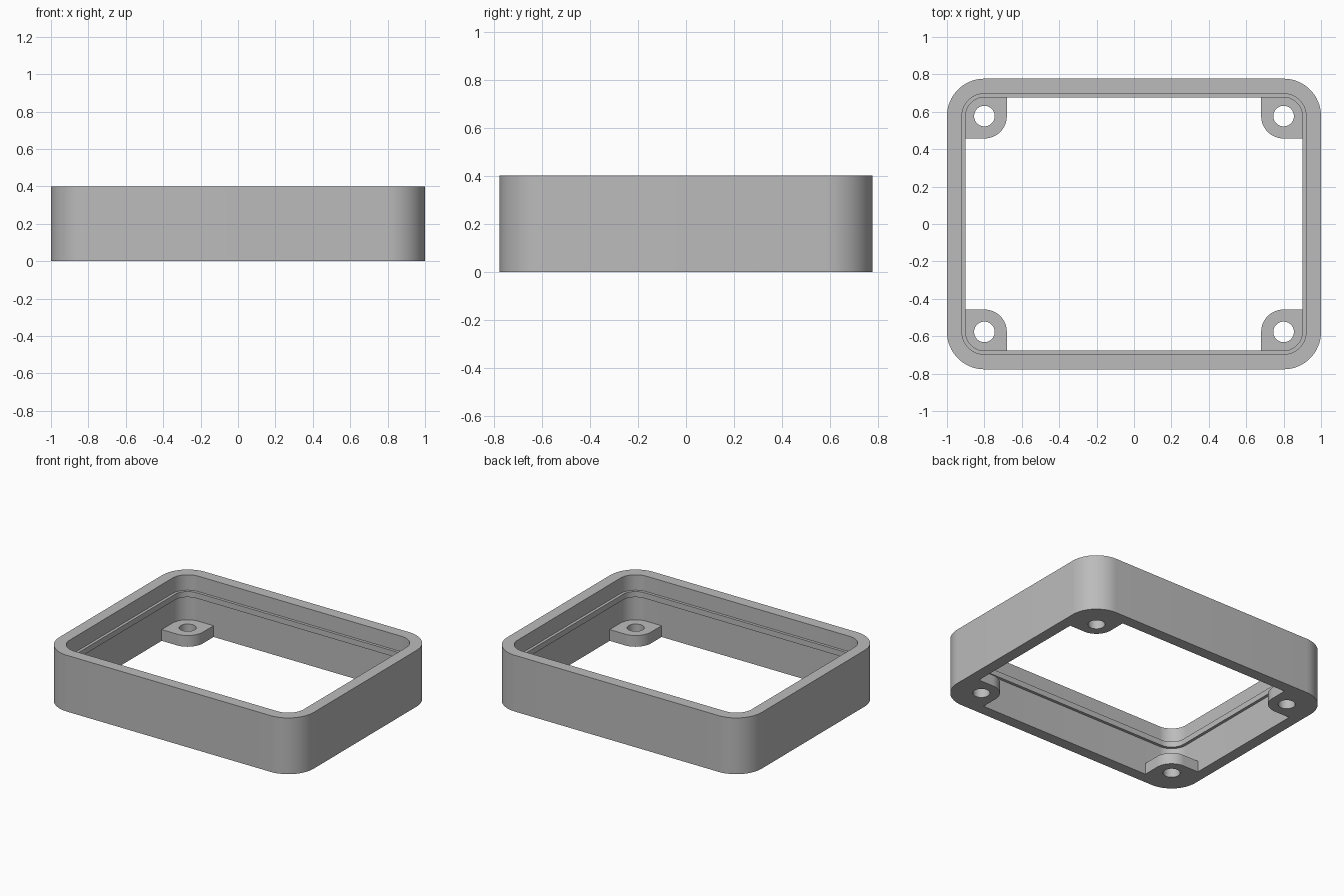
import bpy
import bmesh
from math import sin, cos, pi, radians

cube = bpy.data.objects.get("Cube")
if cube:
    bpy.data.objects.remove(cube)

HALF_X, HALF_Y, HEIGHT = 1.0, 0.777, 0.4
CORNER = 0.2              # outer corner radius
WALL, RIB = 0.08, 0.1     # inset of the inner wall and of the rib
RIB_LOW, RIB_TOP = 0.25, 0.29
BOSS_R, HOLE_R, BOSS_H = 0.12, 0.055, 0.08
CX, CY = HALF_X - CORNER, HALF_Y - CORNER   # corner and screw hole centres

grey = bpy.data.materials.new("plain_grey")
grey.use_nodes = True
colour = (0.5, 0.5, 0.5, 1)
grey.diffuse_color = colour
grey.node_tree.nodes["Principled BSDF"].inputs["Base Color"].default_value = colour


def rounded_loop(inset, z, steps=16):
    """Rounded rectangle, concentric with the outer outline."""
    r = CORNER - inset
    points = []
    for q, (sx, sy) in enumerate([(1, 1), (-1, 1), (-1, -1), (1, -1)]):
        for i in range(steps + 1):
            a = (q + i / steps) * pi / 2
            points.append((sx * CX + r * cos(a), sy * CY + r * sin(a), z))
    return points


def boss_outline(sx, sy, z, n=64):
    """Square pad, rounded at the frame corner and at the inward corner."""
    points = []
    for i in range(n):
        a = 2 * pi * i / n
        c, s = cos(a), sin(a)
        r = BOSS_R if c * s >= 0 else BOSS_R / max(abs(c), abs(s))
        points.append((sx * (CX + r * c), sy * (CY + r * s), z))
    return points


def hole_outline(sx, sy, z, n=64):
    return [(sx * (CX + HOLE_R * cos(2 * pi * i / n)),
             sy * (CY + HOLE_R * sin(2 * pi * i / n)), z) for i in range(n)]


def ring_object(name, loops):
    """Bridge the loops in order and close the last onto the first."""
    bm = bmesh.new()
    rings = [[bm.verts.new(p) for p in loop] for loop in loops]
    for a, b in zip(rings, rings[1:] + rings[:1]):
        for i in range(len(a)):
            j = (i + 1) % len(a)
            bm.faces.new((a[i], a[j], b[j], b[i]))
    bmesh.ops.recalc_face_normals(bm, faces=bm.faces)
    mesh = bpy.data.meshes.new(name)
    bm.to_mesh(mesh)
    bm.free()
    mesh.materials.append(grey)
    obj = bpy.data.objects.new(name, mesh)
    bpy.context.collection.objects.link(obj)
    bpy.ops.object.select_all(action='DESELECT')
    obj.select_set(True)
    bpy.context.view_layer.objects.active = obj
    bpy.ops.object.shade_smooth_by_angle(angle=radians(30))
    return obj


# Frame wall with a thin rib around the inside
section = [(0, 0), (0, HEIGHT), (WALL, HEIGHT), (WALL, RIB_TOP),
           (RIB, RIB_TOP), (RIB, RIB_LOW), (WALL, RIB_LOW), (WALL, 0)]
ring_object("frame_wall", [rounded_loop(inset, z) for inset, z in section])

# Screw bosses in the four corners
for depth, sy in (("front", -1), ("back", 1)):
    for side, sx in (("right", -1), ("left", 1)):
        ring_object(f"{depth}_{side}_screw_boss", [
            boss_outline(sx, sy, 0), boss_outline(sx, sy, BOSS_H),
            hole_outline(sx, sy, BOSS_H), hole_outline(sx, sy, 0)])
